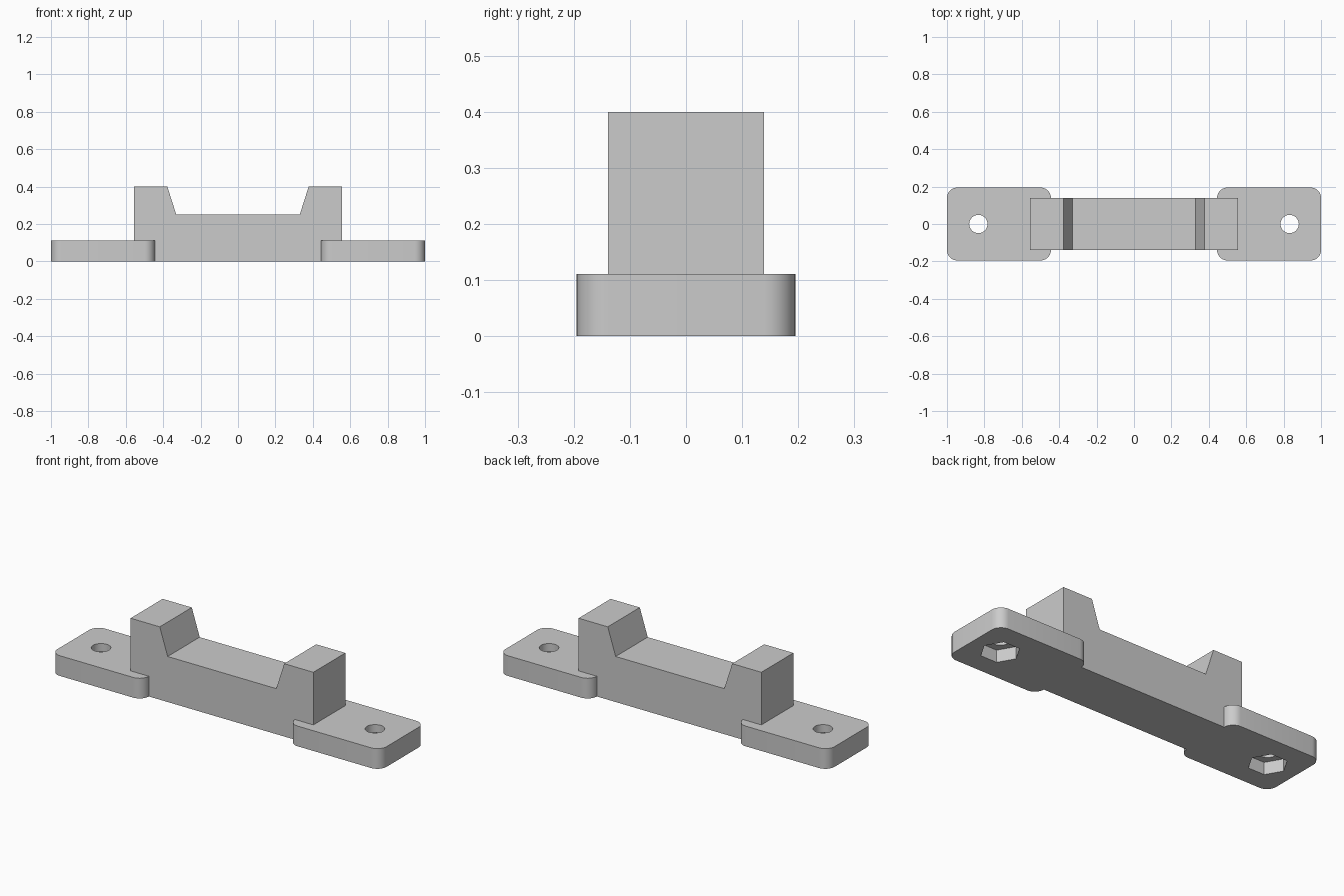
import bpy
import bmesh
from math import cos, sin, pi

if "Cube" in bpy.data.objects:
    bpy.data.objects.remove(bpy.data.objects["Cube"], do_unlink=True)

grey = bpy.data.materials.new("light grey plastic")
grey.use_nodes = True
colour = (0.6, 0.6, 0.6, 1)
grey.diffuse_color = colour
grey.node_tree.nodes["Principled BSDF"].inputs["Base Color"].default_value = colour


def prism(name, points, offset):
    """Extrude a closed outline of 3D points along an offset."""
    bm = bmesh.new()
    face = bm.faces.new([bm.verts.new(p) for p in points])
    new = bmesh.ops.extrude_face_region(bm, geom=[face])["geom"]
    bmesh.ops.translate(bm, vec=offset,
                        verts=[v for v in new if isinstance(v, bmesh.types.BMVert)])
    bmesh.ops.recalc_face_normals(bm, faces=bm.faces)
    mesh = bpy.data.meshes.new(name)
    bm.to_mesh(mesh)
    bm.free()
    mesh.materials.append(grey)
    obj = bpy.data.objects.new(name, mesh)
    bpy.context.collection.objects.link(obj)
    return obj


def ring(x, z, radius, sides):
    return [(x + radius * cos(2 * pi * i / sides),
             radius * sin(2 * pi * i / sides), z) for i in range(sides)]


def rounded_rectangle(x, half_x, half_y, radius, steps=8):
    points = []
    for corner, (sx, sy) in enumerate([(1, 1), (-1, 1), (-1, -1), (1, -1)]):
        for i in range(steps + 1):
            a = (corner + i / steps) * pi / 2
            points.append((x + sx * (half_x - radius) + radius * cos(a),
                           sy * (half_y - radius) + radius * sin(a), 0))
    return points


def combine(target, tool, operation):
    """Apply a boolean and discard the tool."""
    mod = target.modifiers.new(operation, 'BOOLEAN')
    mod.operation = operation
    mod.solver = 'EXACT'
    mod.object = tool
    bpy.ops.object.select_all(action='DESELECT')
    target.select_set(True)
    bpy.context.view_layer.objects.active = target
    bpy.ops.object.modifier_apply(modifier=mod.name)
    bpy.data.objects.remove(tool, do_unlink=True)


# Saddle bar: symmetric side profile with a sloped recess
half = [(0.555, 0), (0.555, 0.4), (0.378, 0.4), (0.33, 0.25)]
profile = half + [(-x, z) for x, z in reversed(half)]
bracket = prism("mounting_bracket", [(x, -0.139, z) for x, z in profile], (0, 0.278, 0))

for side in (1, -1):
    # Rounded foot plate
    plate = prism("foot_plate", rounded_rectangle(side * 0.722, 0.278, 0.195, 0.056), (0, 0, 0.111))
    # Hexagonal nut pocket below, round screw hole through
    combine(plate, prism("nut_pocket", ring(side * 0.832, -0.05, 0.098, 6), (0, 0, 0.117)), 'DIFFERENCE')
    combine(plate, prism("screw_hole", ring(side * 0.832, -0.05, 0.049, 32), (0, 0, 0.25)), 'DIFFERENCE')
    combine(bracket, plate, 'UNION')

bpy.ops.object.select_all(action='DESELECT')
bracket.select_set(True)
bpy.context.view_layer.objects.active = bracket
bpy.ops.object.shade_smooth_by_angle(angle=pi / 6)
